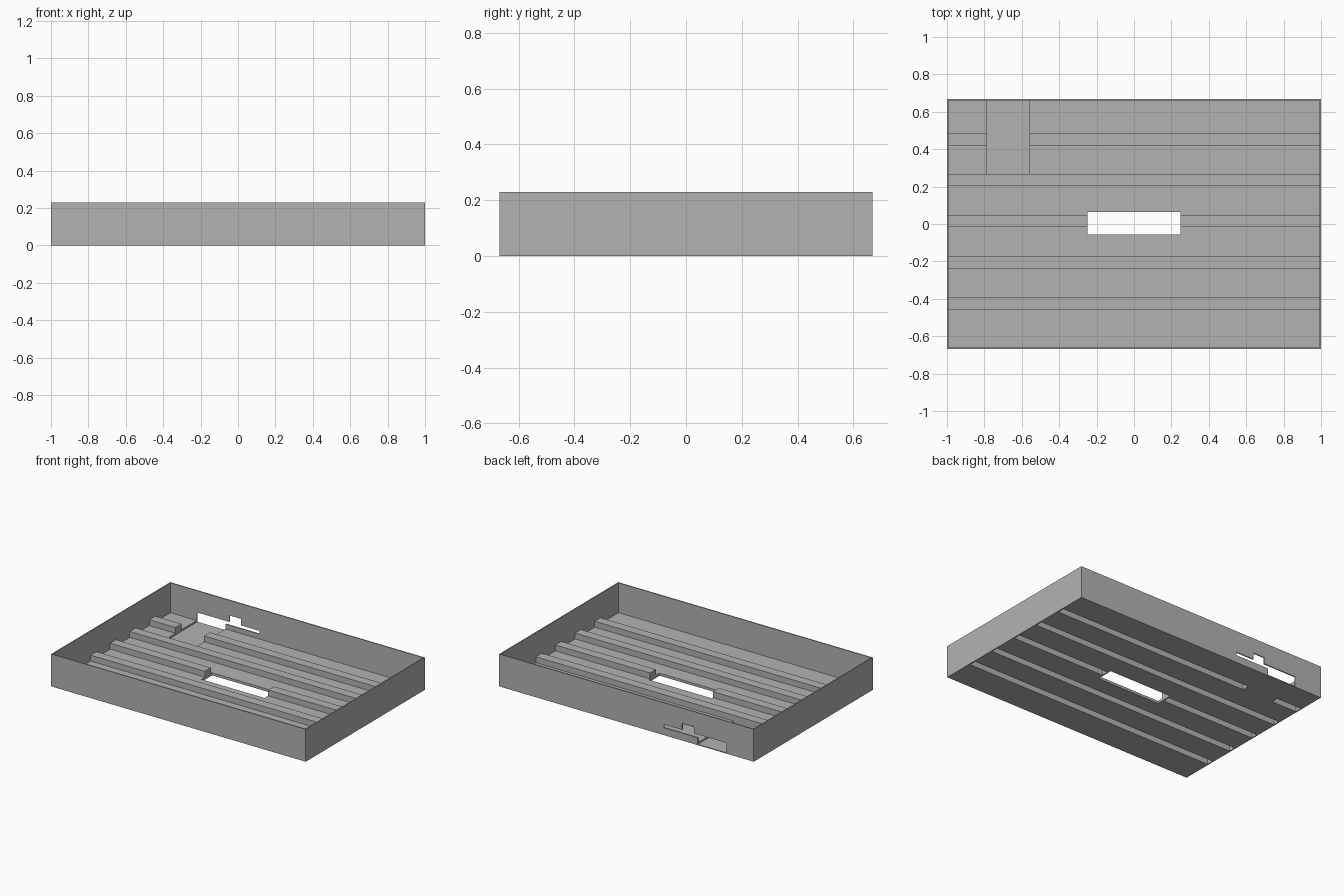
import bpy
import bmesh

if "Cube" in bpy.data.objects:
    bpy.data.objects.remove(bpy.data.objects["Cube"], do_unlink=True)

HALF_X, HALF_Y, HEIGHT = 1.0, 0.668, 0.23
WALL, FLOOR, PAD = 0.008, 0.018, 0.006
RIB_TOP, RIB_W = 0.06, 0.066
RIBS = [-0.425, -0.205, 0.016, 0.235, 0.454]
PAD_X = (-0.786, -0.56)
PAD_Y0 = 0.268
HOLE_X, HOLE_Y = (-0.248, 0.248), (-0.057, 0.064)

grey = bpy.data.materials.new("plain grey")
grey.use_nodes = True
grey.diffuse_color = (0.45, 0.45, 0.45, 1)
grey.node_tree.nodes["Principled BSDF"].inputs["Base Color"].default_value = (0.45, 0.45, 0.45, 1)


def finish(name, bm):
    bmesh.ops.recalc_face_normals(bm, faces=bm.faces[:])
    mesh = bpy.data.meshes.new(name)
    bm.to_mesh(mesh)
    bm.free()
    mesh.materials.append(grey)
    obj = bpy.data.objects.new(name, mesh)
    bpy.context.scene.collection.objects.link(obj)
    return obj


def box(name, xs, ys, zs):
    bm = bmesh.new()
    bmesh.ops.create_cube(bm, size=1)
    for v in bm.verts:
        v.co = [r[0] if c < 0 else r[1] for c, r in zip(v.co, (xs, ys, zs))]
    return finish(name, bm)


def extrude_x(name, outline, x0, x1):
    bm = bmesh.new()
    face = bm.faces.new([bm.verts.new((x0, y, z)) for y, z in outline])
    new = bmesh.ops.extrude_face_region(bm, geom=[face])["geom"]
    bmesh.ops.translate(bm, vec=(x1 - x0, 0, 0),
                        verts=[g for g in new if isinstance(g, bmesh.types.BMVert)])
    return finish(name, bm)


def cut(target, xs, ys, zs):
    cutter = box("cutter", xs, ys, zs)
    cutter.hide_render = True
    mod = target.modifiers.new("cut", "BOOLEAN")
    mod.operation = "DIFFERENCE"
    mod.solver = "EXACT"
    mod.object = cutter
    bpy.context.view_layer.objects.active = target
    bpy.ops.object.modifier_apply(modifier=mod.name)
    bpy.data.objects.remove(cutter, do_unlink=True)


# Ribbed floor and long walls: one cross-section with hollow ribs
h = RIB_W / 2
inner = HALF_Y - WALL
top = [(-HALF_Y, HEIGHT), (-inner, HEIGHT), (-inner, FLOOR)]
under = [(-HALF_Y, 0)]
for y in RIBS:
    top += [(y - h, FLOOR), (y - h, RIB_TOP), (y + h, RIB_TOP), (y + h, FLOOR)]
    g = h - WALL
    under += [(y - g, 0), (y - g, RIB_TOP - WALL), (y + g, RIB_TOP - WALL), (y + g, 0)]
top += [(inner, FLOOR), (inner, HEIGHT), (HALF_Y, HEIGHT)]
under.append((HALF_Y, 0))
tray = extrude_x("ribbed_tray", top + under[::-1], -HALF_X + WALL, HALF_X - WALL)

# Short end walls
for name, side in (("right_end_wall", -1), ("left_end_wall", 1)):
    xs = sorted((side * HALF_X, side * (HALF_X - WALL)))
    box(name, xs, (-HALF_Y, HALF_Y), (0, HEIGHT))

# Openings: recess through the back wall, cable slot, notch, central hole
cut(tray, PAD_X, (PAD_Y0, 0.8), (-0.1, 0.076))
cut(tray, (-0.57, -0.295), (inner - 0.005, 0.8), (0.053, 0.076))
cut(tray, (-0.53, -0.437), (inner - 0.005, 0.8), (0.06, 0.122))
cut(tray, HOLE_X, HOLE_Y, (-0.1, 0.2))

# Thin plate lying in the recess
box("recess_plate", PAD_X, (PAD_Y0, HALF_Y), (0, PAD))

# Caps closing the interrupted ribs
for name, x, y, side in (("recess_cap_right", PAD_X[0], RIBS[4], -1),
                         ("recess_cap_left", PAD_X[1], RIBS[4], 1),
                         ("hole_cap_right", HOLE_X[0], RIBS[2], -1),
                         ("hole_cap_left", HOLE_X[1], RIBS[2], 1)):
    box(name, sorted((x, x + side * WALL)), (y - h, y + h), (0, RIB_TOP))
